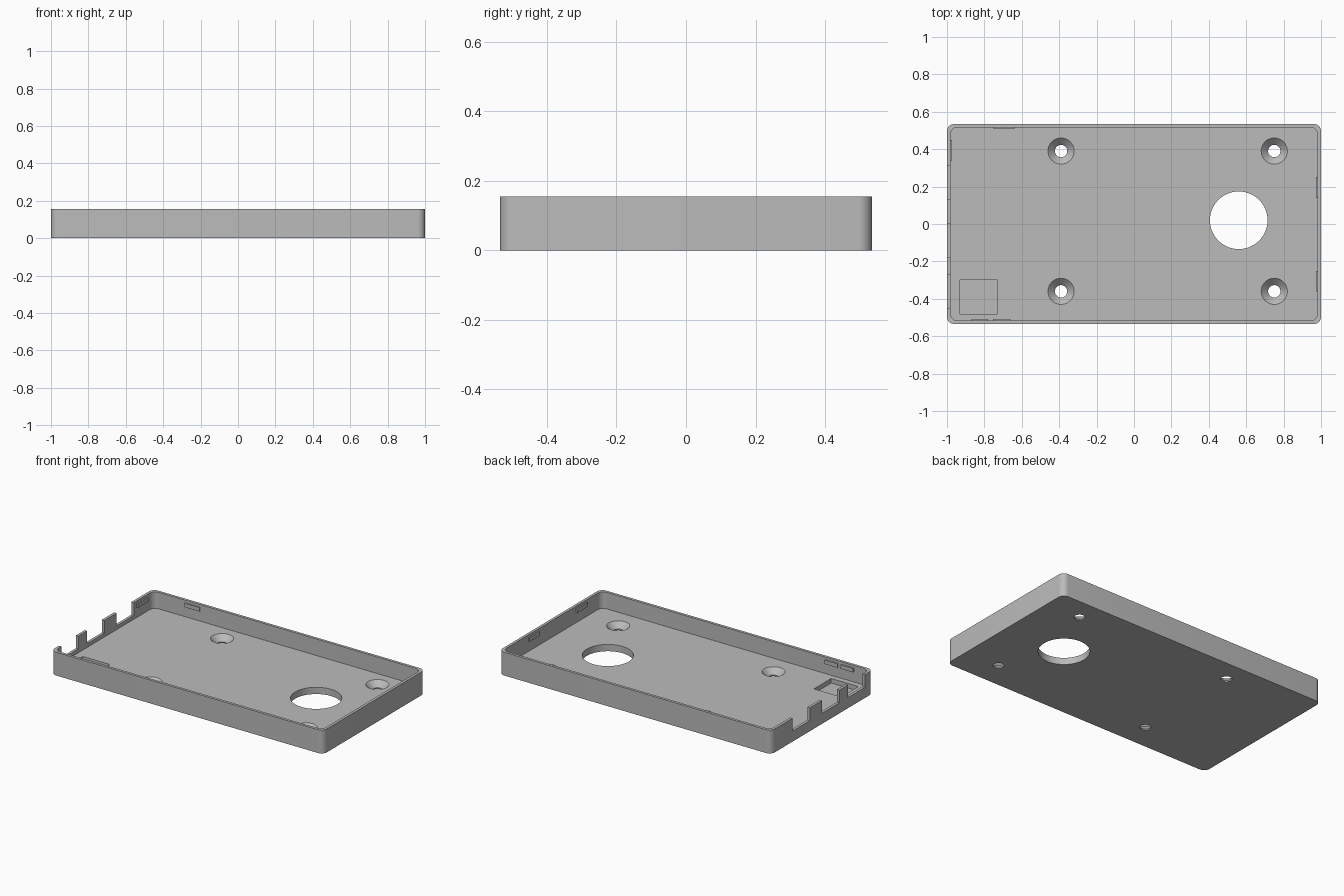
import bpy
import bmesh
import math

if "Cube" in bpy.data.objects:
    bpy.data.objects.remove(bpy.data.objects["Cube"], do_unlink=True)

LENGTH, WIDTH, HEIGHT = 2.0, 1.07, 0.155
WALL, FLOOR, CORNER = 0.018, 0.045, 0.04

grey = bpy.data.materials.new("plain grey")
grey.use_nodes = True
COLOUR = (0.5, 0.5, 0.5, 1)
grey.diffuse_color = COLOUR
grey.node_tree.nodes["Principled BSDF"].inputs["Base Color"].default_value = COLOUR


def finish(name, bm):
    mesh = bpy.data.meshes.new(name)
    bmesh.ops.recalc_face_normals(bm, faces=bm.faces)
    bm.to_mesh(mesh)
    bm.free()
    mesh.materials.append(grey)
    obj = bpy.data.objects.new(name, mesh)
    bpy.context.collection.objects.link(obj)
    return obj


def block(name, x, y, z, radius=0):
    """Box between (min, max) ranges, with optional rounded upright edges."""
    bm = bmesh.new()
    bmesh.ops.create_cube(bm, size=1)
    for v in bm.verts:
        v.co = [r[0] if c < 0 else r[1] for c, r in zip(v.co, (x, y, z))]
    if radius:
        upright = [e for e in bm.edges
                   if abs(e.verts[0].co.z - e.verts[1].co.z) > 0.01]
        bmesh.ops.bevel(bm, geom=upright, offset=radius, segments=8,
                        profile=0.5, affect='EDGES')
    return finish(name, bm)


def cone(name, x, y, z, r_low, r_high, sides=48):
    bm = bmesh.new()
    bmesh.ops.create_cone(bm, cap_ends=True, segments=sides, radius1=r_low,
                          radius2=r_high, depth=z[1] - z[0])
    bmesh.ops.translate(bm, verts=bm.verts, vec=(x, y, sum(z) / 2))
    return finish(name, bm)


def cut(target, cutter):
    cutter.hide_render = True
    mod = target.modifiers.new("cut", 'BOOLEAN')
    mod.operation, mod.solver, mod.object = 'DIFFERENCE', 'EXACT', cutter
    bpy.context.view_layer.objects.active = target
    bpy.ops.object.modifier_apply(modifier=mod.name)
    bpy.data.objects.remove(cutter, do_unlink=True)


# Tray shell: rounded slab hollowed from above
hx, hy = LENGTH / 2, WIDTH / 2
ix, iy = hx - WALL, hy - WALL
tray = block("tray", (-hx, hx), (-hy, hy), (0, HEIGHT), CORNER)
cut(tray, block("cavity", (-ix, ix), (-iy, iy), (FLOOR, 0.3), CORNER))

# Large round opening
cut(tray, cone("opening", 0.56, 0.02, (-0.1, 0.1), 0.154, 0.154, 96))

# Four countersunk screw holes
for x in (-0.39, 0.75):
    for y in (-0.36, 0.39):
        cut(tray, cone("screw_hole", x, y, (-0.1, 0.1), 0.033, 0.033))
        cut(tray, cone("countersink", x, y, (0.008, FLOOR + 0.001), 0.033, 0.071))

# Square pocket in the floor
cut(tray, block("pocket", (-0.93, -0.73), (-0.48, -0.30), (0.015, 0.1)))

# Three notches in the end wall
for y in (-0.45, -0.18, 0.13):
    cut(tray, block("notch", (-1.1, -0.96), (y, y + 0.18), (0.07, 0.3)))

# Small snap ridges on the inner walls
RIDGE, SINK = 0.009, 0.005
ridge_z = (0.112, 0.138)
for side, start, end in ((1, -0.75, -0.64), (-1, -0.87, -0.78), (-1, -0.755, -0.66)):
    span = sorted((side * (iy - RIDGE), side * (iy + SINK)))
    block("snap_ridge_long_wall", (start, end), span, ridge_z)
for side, start, end in ((-1, 0.34, 0.45), (1, 0.14, 0.25), (1, -0.36, -0.25)):
    span = sorted((side * (ix - RIDGE), side * (ix + SINK)))
    block("snap_ridge_end_wall", span, (start, end), ridge_z)

# Smooth rounded surfaces, sharp edges kept
bpy.ops.object.select_all(action='DESELECT')
tray.select_set(True)
bpy.context.view_layer.objects.active = tray
bpy.ops.object.shade_smooth_by_angle(angle=math.radians(30))
